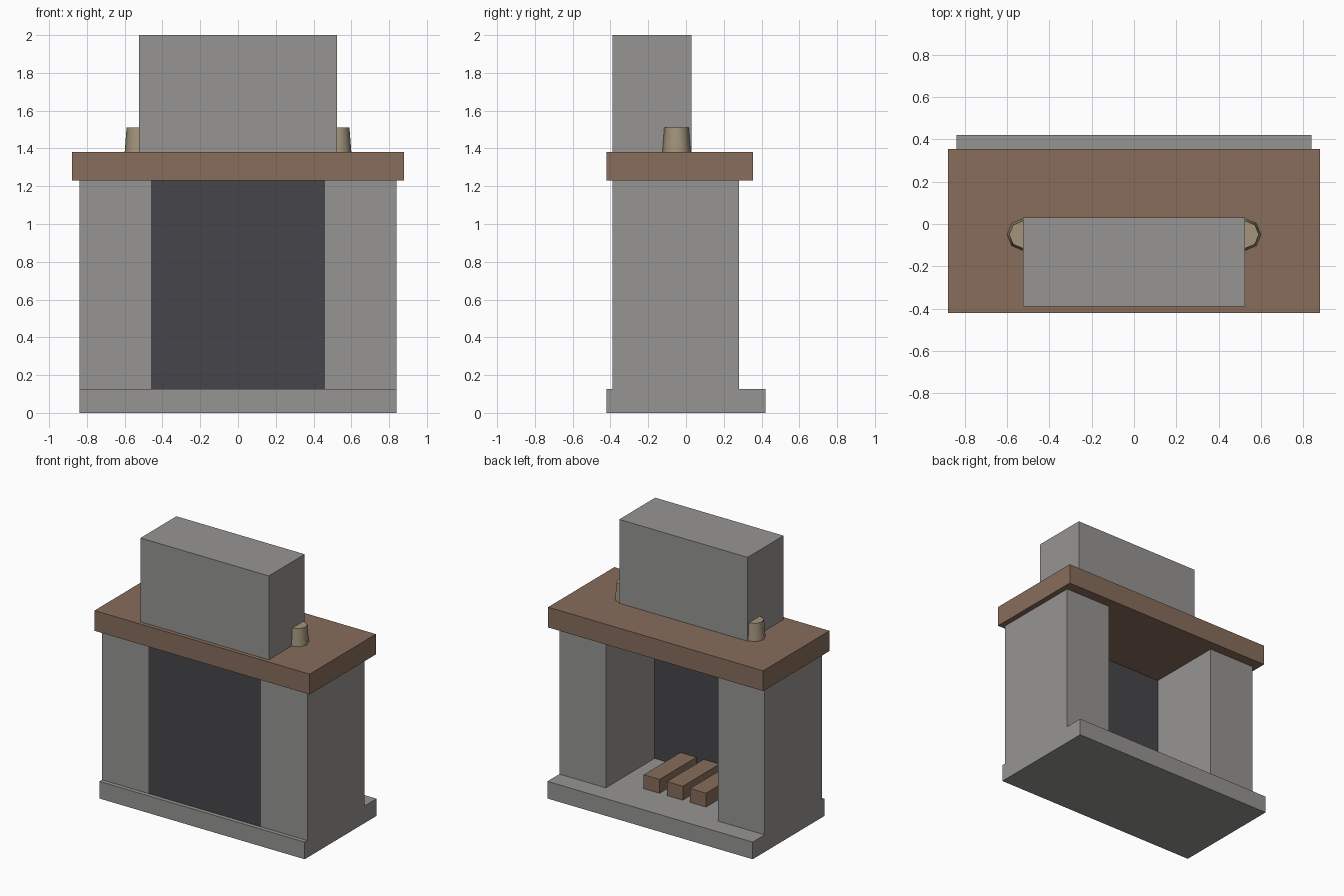
import bpy
import math

if "Cube" in bpy.data.objects:
    bpy.data.objects.remove(bpy.data.objects["Cube"], do_unlink=True)


def material(name, rgb):
    mat = bpy.data.materials.new(name)
    mat.use_nodes = True
    color = (*rgb, 1.0)
    mat.diffuse_color = color
    mat.node_tree.nodes["Principled BSDF"].inputs["Base Color"].default_value = color
    return mat


stone = material("grey stone", (0.305, 0.30, 0.288))
wood = material("brown wood", (0.242, 0.153, 0.105))
soot = material("dark soot", (0.061, 0.060, 0.068))
clay = material("beige clay", (0.366, 0.30, 0.202))


def box(name, mat, x, y, z):
    """Axis-aligned box from its (low, high) extents on each axis."""
    spans = (x, y, z)
    bpy.ops.mesh.primitive_cube_add(size=1, location=[(a + b) / 2 for a, b in spans])
    obj = bpy.context.object
    obj.name = name
    obj.scale = [b - a for a, b in spans]
    bpy.ops.object.transform_apply(location=False, rotation=False, scale=True)
    obj.data.materials.append(mat)
    return obj


# Masonry, mantel and fireback
box("hearth_base", stone, (-0.84, 0.84), (-0.42, 0.42), (0, 0.127))
box("mantel_shelf", wood, (-0.88, 0.88), (-0.42, 0.355), (1.23, 1.38))
box("chimney_breast", stone, (-0.525, 0.525), (-0.39, 0.03), (1.38, 2))
box("fireback_panel", soot, (-0.46, 0.46), (-0.39, -0.29), (0.127, 1.23))

# Side pillars and the pots on the mantel
for side, s in (("left", 1), ("right", -1)):
    box(side + "_pillar", stone, sorted((s * 0.46, s * 0.84)), (-0.39, 0.28), (0.127, 1.23))
    bpy.ops.mesh.primitive_cone_add(vertices=8, radius1=0.075, radius2=0.065, depth=0.13,
                                    location=(s * 0.525, -0.05, 1.445))
    pot = bpy.context.object
    pot.name = side + "_pot"
    # Keep a vertex pointing straight out to the side
    pot.data.materials.append(clay)
    bpy.ops.object.shade_smooth_by_angle(angle=math.radians(60))

# Logs on the hearth
for i in range(3):
    cx = (i - 1) * 0.19 - 0.01
    box(f"log_{i + 1}", wood, (cx - 0.065, cx + 0.065), (-0.285, 0.145), (0.127, 0.23))
